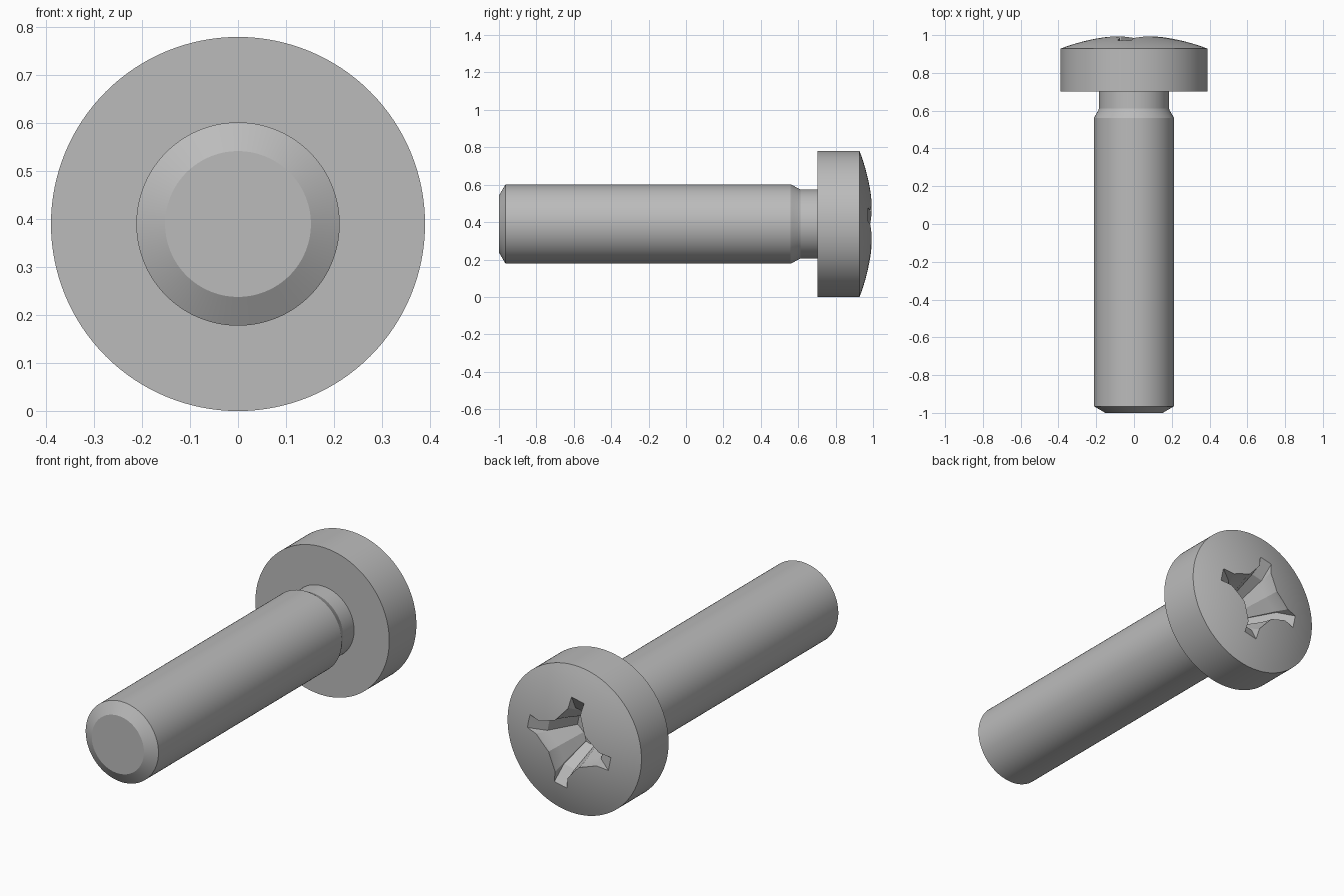
import bpy, bmesh, math
from math import sin, cos, pi

cube = bpy.data.objects.get("Cube")
if cube:
    bpy.data.objects.remove(cube, do_unlink=True)

AXIS_Z = 0.39
SEGMENTS = 128

steel = bpy.data.materials.new("grey steel")
steel.use_nodes = True
colour = (0.5, 0.5, 0.5, 1)
steel.diffuse_color = colour
steel.node_tree.nodes["Principled BSDF"].inputs["Base Color"].default_value = colour


def loft(name, rings):
    """Join rings of equal length into a closed solid."""
    bm = bmesh.new()
    loops = [[bm.verts.new(p) for p in ring] for ring in rings]
    n = len(loops[0])
    for a, b in zip(loops, loops[1:]):
        for i in range(n):
            j = (i + 1) % n
            bm.faces.new((a[i], a[j], b[j], b[i]))
    bm.faces.new(loops[0])
    bm.faces.new(loops[-1])
    bmesh.ops.recalc_face_normals(bm, faces=bm.faces)
    mesh = bpy.data.meshes.new(name)
    bm.to_mesh(mesh)
    bm.free()
    mesh.materials.append(steel)
    obj = bpy.data.objects.new(name, mesh)
    bpy.context.collection.objects.link(obj)
    return obj


def circle(r, y):
    return [(r * cos(2 * pi * i / SEGMENTS), y, AXIS_Z + r * sin(2 * pi * i / SEGMENTS))
            for i in range(SEGMENTS)]


# Screw profile: chamfered tip, shank, undercut neck, flat-sided head
profile = [(0.152, -1), (0.212, -0.965), (0.212, 0.56), (0.207, 0.57),
           (0.19, 0.6), (0.185, 0.612), (0.185, 0.702), (0.39, 0.702)]
# Shallow spherical dome on the head
rise = 0.072
ball = (0.39 ** 2 + rise ** 2) / (2 * rise)
edge = math.asin(0.39 / ball)
for k in range(12):
    a = edge * (1 - k / 12)
    profile.append((ball * sin(a), 1 - ball + ball * cos(a)))
profile.append((0.004, 1))
screw = loft("screw", [circle(r, y) for r, y in profile])


def cross(y, tip, root, ridge, half):
    """Four-armed outline with a ridge in each corner."""
    quarter = [(tip, -half), (tip, half), (root, half), (ridge, ridge), (half, root)]
    ring = []
    for q in range(4):
        a = q * pi / 2 + math.radians(12)
        ring += [(u * cos(a) - v * sin(a), y, AXIS_Z + u * sin(a) + v * cos(a))
                 for u, v in quarter]
    return ring


# Tapered cross recess cut into the dome
cutter = loft("recess_cutter", [
    cross(1.05, 0.246, 0.18, 0.09, 0.037),
    cross(0.975, 0.245, 0.179, 0.089, 0.037),
    cross(0.92, 0.16, 0.15, 0.08, 0.034),
    cross(0.77, 0.09, 0.084, 0.048, 0.026)])
cutter.hide_render = True

bpy.ops.object.select_all(action="DESELECT")
bpy.context.view_layer.objects.active = screw
screw.select_set(True)
cut = screw.modifiers.new("cross recess", "BOOLEAN")
cut.operation = "DIFFERENCE"
cut.solver = "EXACT"
cut.object = cutter
bpy.ops.object.modifier_apply(modifier=cut.name)
bpy.data.objects.remove(cutter, do_unlink=True)
bpy.ops.object.shade_smooth_by_angle(angle=math.radians(20))
